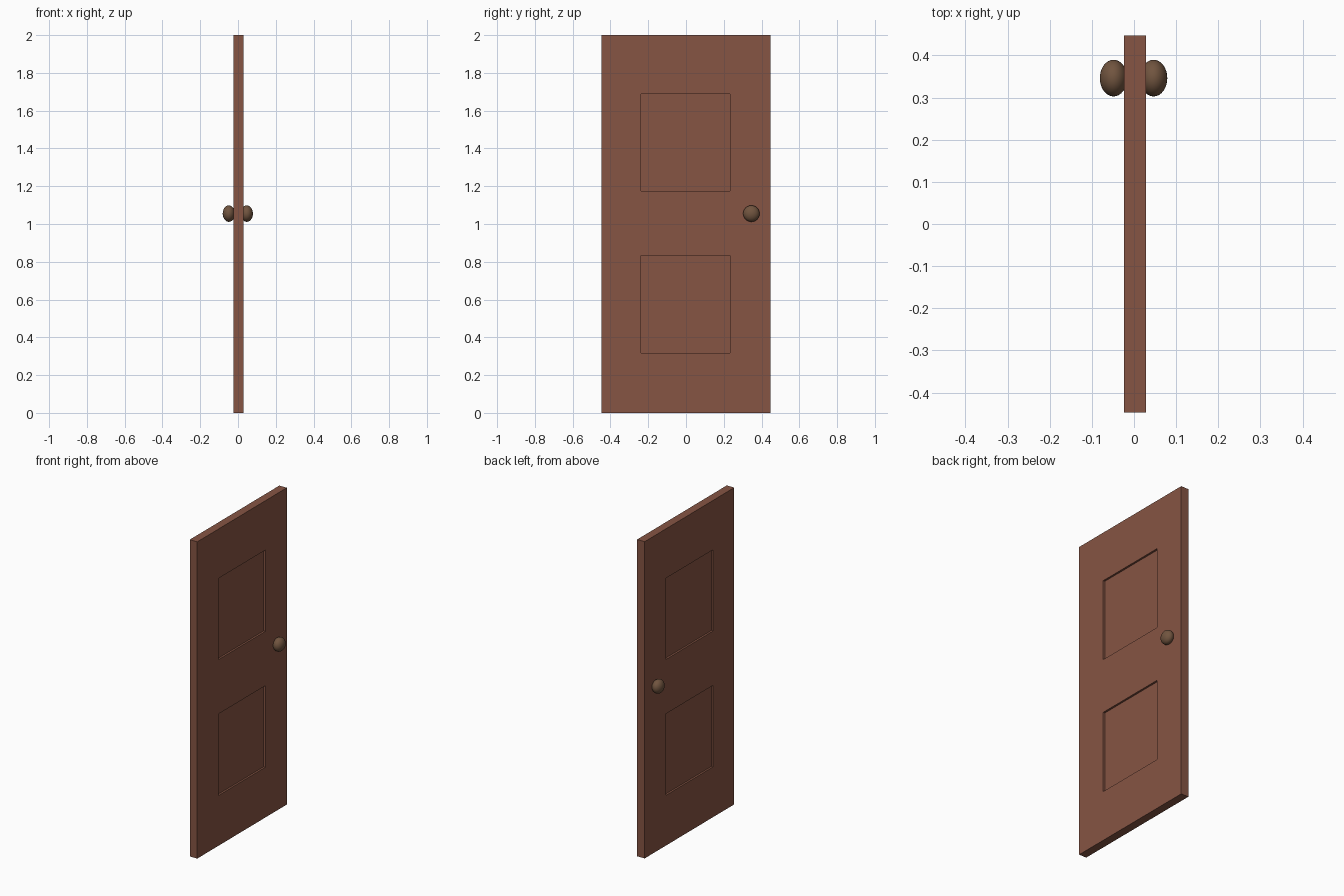
import bpy, bmesh, math
from mathutils import Matrix

if "Cube" in bpy.data.objects:
    bpy.data.objects.remove(bpy.data.objects["Cube"])


def material(name, rgb):
    m = bpy.data.materials.new(name)
    m.diffuse_color = (*rgb, 1)
    m.use_nodes = True
    m.node_tree.nodes["Principled BSDF"].inputs["Base Color"].default_value = m.diffuse_color
    return m


wood = material("reddish brown wood", (0.24, 0.09, 0.057))
bronze = material("dark bronze", (0.165, 0.09, 0.05))


def make_object(name, bm, mat):
    mesh = bpy.data.meshes.new(name)
    bm.to_mesh(mesh)
    bm.free()
    mesh.materials.append(mat)
    ob = bpy.data.objects.new(name, mesh)
    bpy.context.collection.objects.link(ob)
    return ob


# Door slab: a grid on both faces, with two panels sunk into each side
X0, X1, DEPTH = -0.024, 0.028, 0.012
YS = (-0.447, -0.237, 0.234, 0.447)
ZS = (0.0, 0.317, 0.832, 1.175, 1.688, 2.0)
bm = bmesh.new()
grid = {(s, j, k): bm.verts.new((x, y, z))
        for s, x in enumerate((X0, X1))
        for j, y in enumerate(YS) for k, z in enumerate(ZS)}
panels = []
for s in (0, 1):
    for j in range(3):
        for k in range(5):
            f = bm.faces.new([grid[s, j, k], grid[s, j + 1, k],
                              grid[s, j + 1, k + 1], grid[s, j, k + 1]])
            if j == 1 and k in (1, 3):
                panels.append((f, s))
# Slab edges
rim = ([(j, 0) for j in range(3)] + [(3, k) for k in range(5)]
       + [(j, 5) for j in range(3, 0, -1)] + [(0, k) for k in range(5, 0, -1)])
for a, b in zip(rim, rim[1:] + rim[:1]):
    bm.faces.new([grid[(0, *a)], grid[(0, *b)], grid[(1, *b)], grid[(1, *a)]])
bmesh.ops.recalc_face_normals(bm, faces=bm.faces)
# Sink the panels straight in
for f, s in panels:
    r = bmesh.ops.extrude_discrete_faces(bm, faces=[f])
    bmesh.ops.translate(bm, verts=r["faces"][0].verts,
                        vec=(DEPTH if s == 0 else -DEPTH, 0, 0))
bmesh.ops.remove_doubles(bm, verts=bm.verts, dist=1e-5)
bmesh.ops.recalc_face_normals(bm, faces=bm.faces)
make_object("door_slab", bm, wood)

# Flattened round knobs, one on each side
for name, x in (("left_knob", -0.0485), ("right_knob", 0.0465)):
    bm = bmesh.new()
    bmesh.ops.create_uvsphere(bm, u_segments=32, v_segments=16, radius=1,
                              matrix=Matrix.Rotation(math.pi / 2, 4, 'Y'))
    bmesh.ops.scale(bm, vec=(0.0325, 0.0435, 0.0435), verts=bm.verts)
    bmesh.ops.translate(bm, vec=(x, 0.346, 1.055), verts=bm.verts)
    for f in bm.faces:
        f.smooth = True
    make_object(name, bm, bronze)
